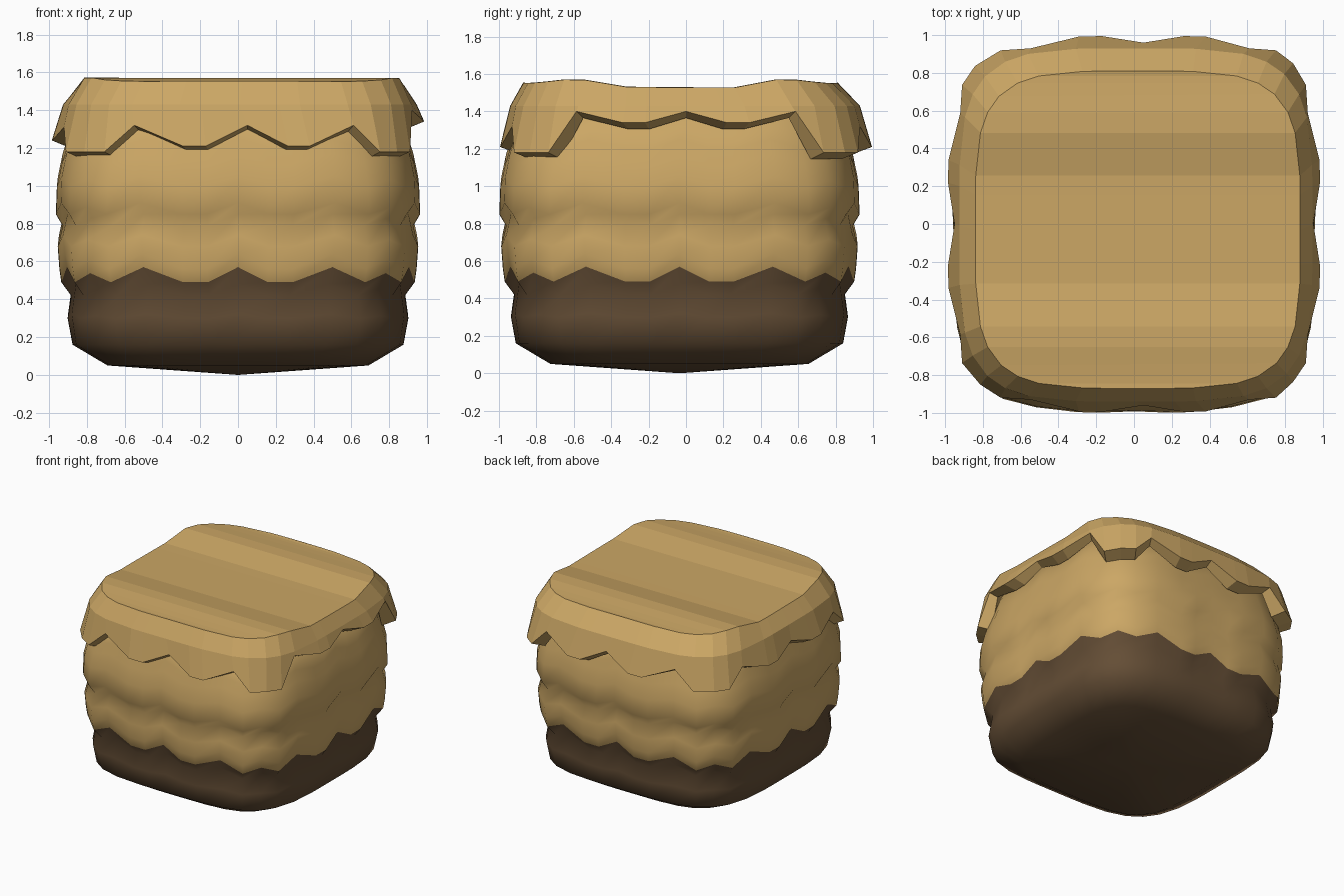
import bpy, bmesh

if "Cube" in bpy.data.objects:
    bpy.data.objects.remove(bpy.data.objects["Cube"])

def material(name, rgb):
    m = bpy.data.materials.new(name)
    m.diffuse_color = (*rgb, 1)
    m.use_nodes = True
    m.node_tree.nodes["Principled BSDF"].inputs["Base Color"].default_value = m.diffuse_color
    return m

TAN = material("tan", (0.60, 0.385, 0.13))
BROWN = material("dark brown", (0.127, 0.075, 0.036))

def outline(ts, n):
    """Rounded square of unit half-width: list of (x, y, t, side), counter-clockwise."""
    pts = []
    for side in range(4):                      # front, right, back, left
        for t in ts:
            x, y = t, -(1 - abs(t) ** n) ** (1 / n)
            for _ in range(side):
                x, y = -y, x
            pts.append((x, y, t, side))
    return pts

def lerp_table(table, v):
    for (a, za), (b, zb) in zip(table, table[1:]):
        if v <= b:
            k = max(0, (v - a) / (b - a))
            return za + (zb - za) * k
    return table[-1][1]

def bridge(bm, a, b, mat=0):
    n = len(a)
    for i in range(n):
        f = bm.faces.new((a[i], a[(i + 1) % n], b[(i + 1) % n], b[i]))
        f.material_index = mat

def finish(bm, name, mats):
    bmesh.ops.recalc_face_normals(bm, faces=bm.faces)
    me = bpy.data.meshes.new(name)
    bm.to_mesh(me)
    bm.free()
    ob = bpy.data.objects.new(name, me)
    for m in mats:
        me.materials.append(m)
    bpy.context.collection.objects.link(ob)
    return ob

# Body: stacked rolls with scalloped edges, dark below the first scallop
C4 = 0.5 ** 0.25
BODY_T = [-C4, -.72, -.54, -.31, -.17, 0, .17, .31, .54, .72]
WAVE = [(0, 1), (.17, 0), (.31, 0), (.54, 1), (.72, 0), (C4, .6)]
# z, half width, scallop height
RINGS = [(.05, .69, 0), (.16, .875, 0), (.30, .90, .02), (.42, .88, .06),
         (.49, .93, .08), (.56, .94, .08), (.68, .95, .06), (.79, .925, .06),
         (.85, .96, .06), (1.0, .955, .05), (1.12, .93, .05), (1.2, .905, .05), (1.42, .86, 0)]
bm = bmesh.new()
shape = outline(BODY_T, 4)
loops = []
for z, hw, amp in RINGS:
    ring = []
    for x, y, t, side in shape:
        w = lerp_table(WAVE, abs(t))
        k = hw * (1 + .12 * amp * (.5 - w))
        ring.append(bm.verts.new((x * k, y * k - .035, z + amp * w)))
    loops.append(ring)
for i, (a, b) in enumerate(zip(loops, loops[1:])):
    bridge(bm, a, b, 1 if i < 4 else 0)
for z, ring, mat in ((0, loops[0], 1), (1.45, loops[-1], 0)):
    c = bm.verts.new((0, -.035, z))
    for i in range(len(ring)):
        bm.faces.new((ring[i], ring[(i + 1) % len(ring)], c)).material_index = mat
body = finish(bm, "body", [TAN, BROWN])
for p in body.data.polygons:
    p.use_smooth = True

# Cap: faceted draped sheet with a ridged top and a ragged hem
CAP_T = [-C4, -.74, -.61, -.34, -.22, 0, .22, .34, .61, .74]
CAP_WAVE = [(0, 1), (.22, 0), (.34, 0), (.61, 1), (.74, 0), (C4, 0)]
RIDGE = [(-.87, 1.555), (-.59, 1.595), (-.34, 1.55), (.25, 1.545), (.52, 1.595), (.8, 1.555)]
HEM = [(1.21, .11), (1.34, .06), (1.21, .11), (1.24, .07)]   # low edge, scallop per side
bm = bmesh.new()
shape = outline(CAP_T, 4.2)
top, shoulder, hem, lip, inner = [], [], [], [], []
for x, y, t, side in shape:
    w = lerp_table(CAP_WAVE, abs(t))
    low, amp = HEM[side]
    zh = 1.18 if abs(t) > .7 else low + amp * w
    shift = .05 * (1 - t * t) if side in (0, 2) else 0
    out = .985 - .035 * w
    px, py = x * .86 + .02, y * .84 - .03
    top.append(bm.verts.new((px, py, lerp_table(RIDGE, py) - .025 * px * px)))
    shoulder.append(bm.verts.new((x * .935 + .01, y * .935 - .005, 1.43)))
    hem.append(bm.verts.new((x * out + shift, y * (out + .01), zh)))
    lip.append(bm.verts.new((x * .90 + shift, y * .90, zh - .035)))
    inner.append(bm.verts.new((x * .85, y * .85 - .02, 1.43)))
for a, b in ((top, shoulder), (shoulder, hem), (hem, lip), (lip, inner)):
    bridge(bm, a, b)
# Top strips run across x, joining each point with its mirror image
n = len(top)
half = len(CAP_T) // 2
right = [top[(half + i) % n] for i in range(n // 2 + 1)]
left = [top[(half - i) % n] for i in range(n // 2 + 1)]
for i in range(n // 2):
    quad = [left[i], right[i], right[i + 1], left[i + 1]]
    bm.faces.new(list(dict.fromkeys(quad)))
finish(bm, "cap", [TAN])
